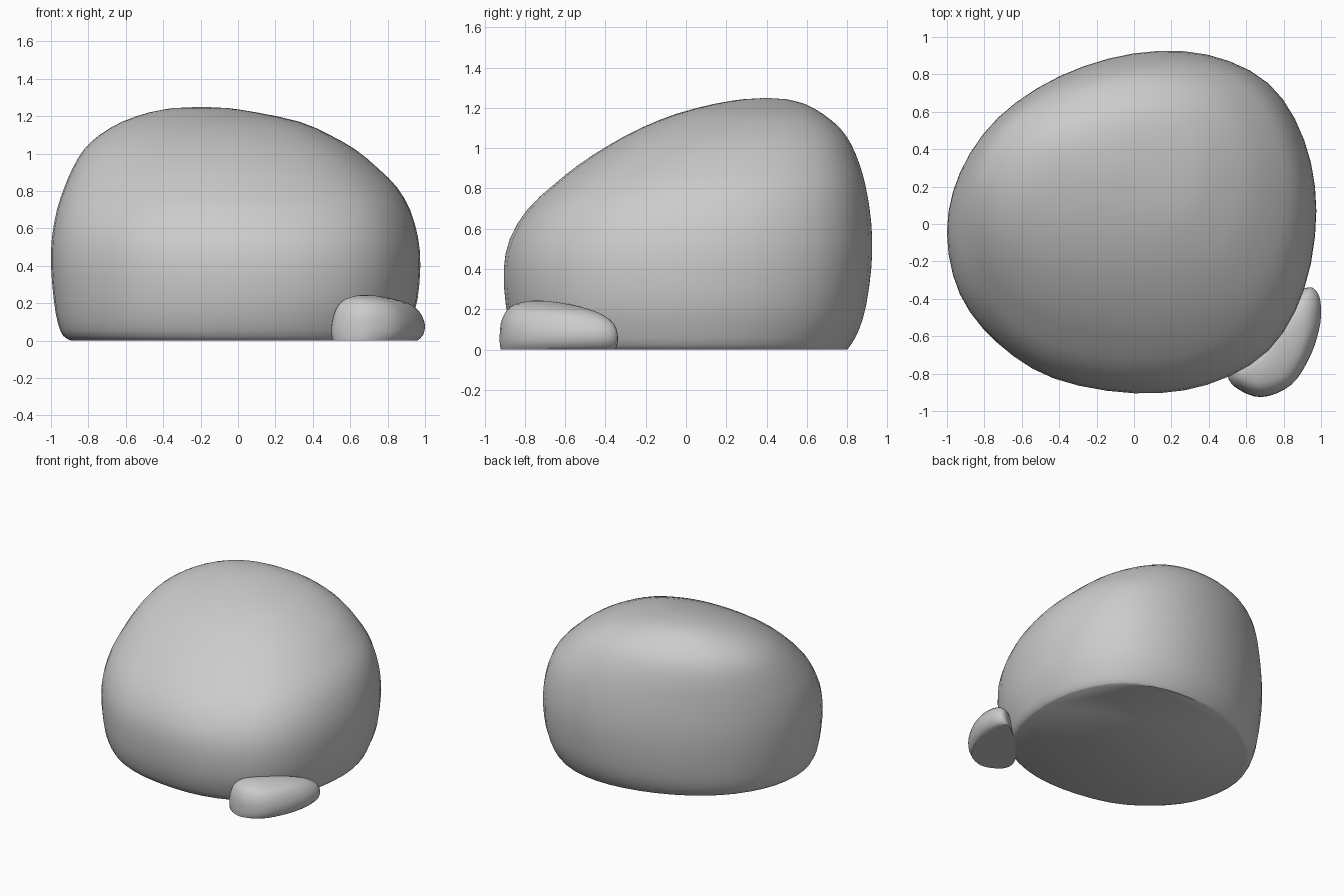
import bpy, bmesh, math
from mathutils import Vector

if "Cube" in bpy.data.objects:
    bpy.data.objects.remove(bpy.data.objects["Cube"])


def spline(pts, steps, closed):
    """Catmull-Rom interpolation of tuples of any length."""
    n = len(pts)
    out = []
    for i in range(n if closed else n - 1):
        ids = [i - 1, i, i + 1, i + 2]
        ids = [k % n if closed else min(max(k, 0), n - 1) for k in ids]
        quad = list(zip(*[pts[k] for k in ids]))
        for s in range(steps):
            t = s / steps
            out.append(tuple(
                0.5 * (2 * b + (c - a) * t + (2 * a - 5 * b + 4 * c - d) * t * t
                       + (3 * b - a - 3 * c + d) * t ** 3) for a, b, c, d in quad))
    if not closed:
        out.append(tuple(pts[-1]))
    return out


def make_rock(name, outline, levels, apex, steps):
    """Loft the outline through levels of (z, xmin, xmax, ymin, ymax)."""
    plan = spline(outline, steps, True)
    xs, ys = zip(*plan)
    unit = [((x - min(xs)) / (max(xs) - min(xs)), (y - min(ys)) / (max(ys) - min(ys)))
            for x, y in plan]
    bm = bmesh.new()
    rings = [[bm.verts.new((x0 + u * (x1 - x0), y0 + v * (y1 - y0), z)) for u, v in unit]
             for z, x0, x1, y0, y1 in spline(levels, 2, False)]
    n = len(unit)
    bm.faces.new(rings[0][::-1])
    for a, b in zip(rings, rings[1:]):
        for i in range(n):
            j = (i + 1) % n
            bm.faces.new((a[i], a[j], b[j], b[i]))
    tip = bm.verts.new(apex)
    for i in range(n):
        bm.faces.new((rings[-1][i], rings[-1][(i + 1) % n], tip))
    bmesh.ops.recalc_face_normals(bm, faces=bm.faces)
    mesh = bpy.data.meshes.new(name)
    bm.to_mesh(mesh)
    bm.free()
    ob = bpy.data.objects.new(name, mesh)
    bpy.context.collection.objects.link(ob)
    bpy.ops.object.select_all(action='DESELECT')
    ob.select_set(True)
    bpy.context.view_layer.objects.active = ob
    bpy.ops.object.shade_smooth_by_angle(angle=math.radians(45))
    return ob


# Large boulder: steep back, sloping front, flat base
boulder_plan = [(.975, .08), (.91, .46), (.72, .76), (.39, .915), (0, .92), (-.4, .795),
                (-.73, .57), (-.93, .28), (-1, -.04), (-.93, -.37), (-.73, -.63),
                (-.43, -.82), (0, -.9), (.39, -.855), (.72, -.67), (.91, -.34)]
boulder_levels = [
    (0, -.89, .87, -.80, .80), (.025, -.935, .895, -.83, .82), (.1, -.965, .925, -.865, .86),
    (.22, -.985, .96, -.895, .895), (.4, -1, .975, -.905, .92), (.55, -.995, .963, -.875, .925),
    (.7, -.968, .92, -.785, .912), (.82, -.928, .85, -.655, .89), (.92, -.885, .75, -.53, .862),
    (1.02, -.825, .63, -.375, .82), (1.1, -.74, .49, -.225, .765), (1.17, -.62, .33, -.05, .68),
    (1.22, -.475, .1, .14, .59), (1.243, -.35, -.05, .28, .5)]
make_rock("large_boulder", boulder_plan, boulder_levels, (-.19, .4, 1.25), 3)

# Small stone resting against the front right of the boulder
stone_plan = [(.5, -.79), (.54, -.87), (.68, -.925), (.84, -.86), (.94, -.71), (.99, -.56),
              (1, -.45), (.985, -.37), (.94, -.335), (.85, -.38), (.68, -.53), (.54, -.69)]
stone_levels = [
    (0, .505, .96, -.92, -.35), (.03, .5, .99, -.925, -.34), (.08, .5, 1, -.925, -.34),
    (.13, .51, .985, -.92, -.36), (.17, .525, .955, -.905, -.41), (.2, .545, .91, -.885, -.48),
    (.225, .58, .82, -.85, -.58), (.24, .63, .74, -.79, -.68)]
make_rock("small_stone", stone_plan, stone_levels, (.67, -.74, .245), 4)
